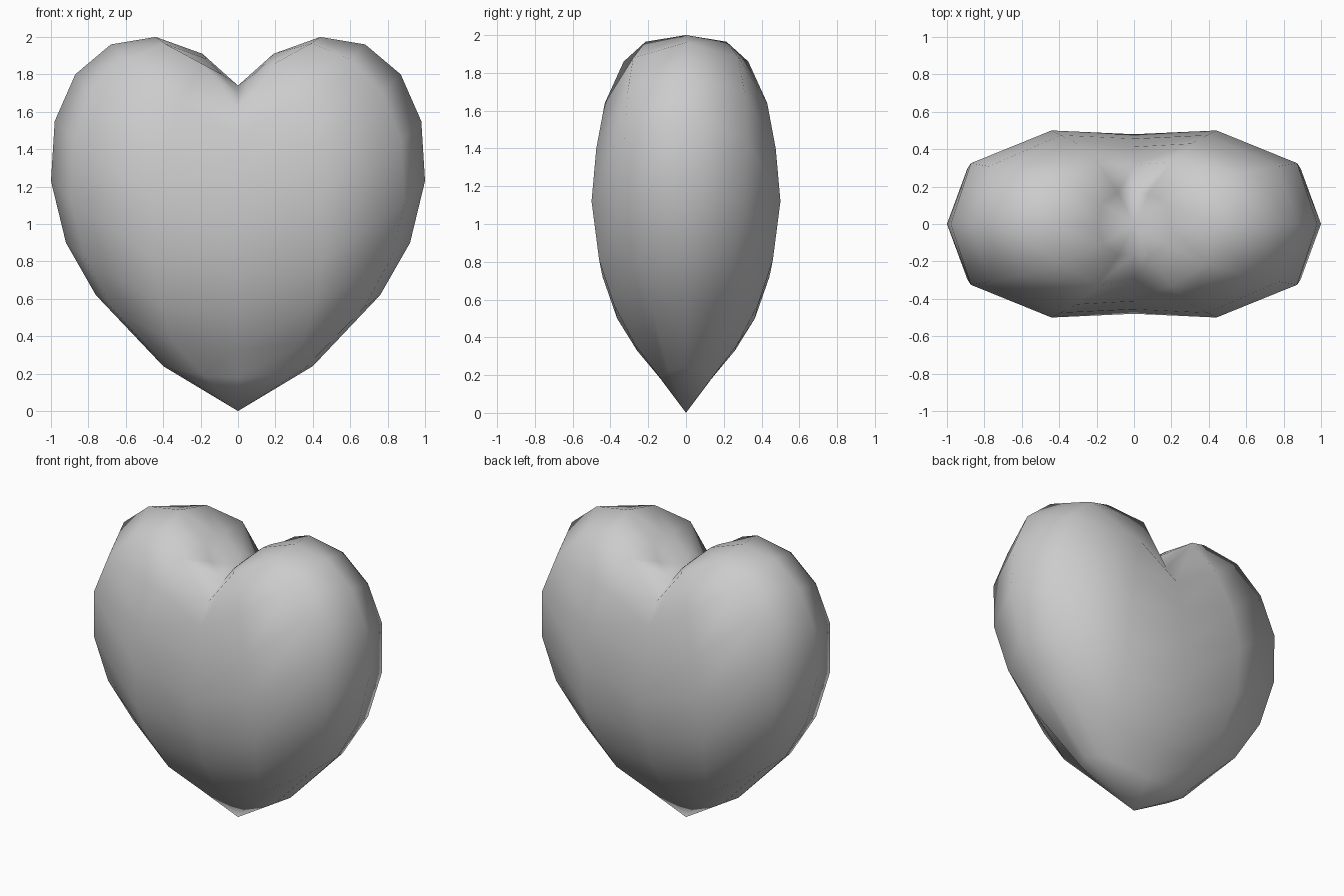
import bpy, bmesh

if "Cube" in bpy.data.objects:
    bpy.data.objects.remove(bpy.data.objects["Cube"])

# One row per ring, bottom to top: outline x, outline z, half depth, z of front ridge, z of centre line
RINGS = [
    (0.40, 0.24, 0.14, 0.19, 0.18),
    (0.76, 0.62, 0.27, 0.36, 0.33),
    (0.92, 0.90, 0.38, 0.57, 0.50),
    (1.00, 1.23, 0.46, 0.81, 0.72),
    (0.98, 1.55, 0.50, 1.12, 0.98),
    (0.87, 1.80, 0.475, 1.40, 1.25),
    (0.68, 1.96, 0.43, 1.64, 1.47),
    (0.44, 2.00, 0.33, 1.86, 1.61),
    (0.19, 1.91, 0.17, 1.80, 1.69),
]
TIP_Z, CLEFT_Z = 0.0, 1.74


def ring_points(w, z_side, d, z_ridge, z_mid):
    """Twelve points around the heart from one quarter, mirrored in x and y."""
    z_near = z_side - 0.25 * (z_side - z_ridge)
    quarter = [(w, 0, z_side), (0.89 * w, 0.65 * d, z_near),
               (0.45 * w, d, z_ridge), (0, 0.96 * d, z_mid)]
    half = quarter + [(-x, y, z) for x, y, z in quarter[-2::-1]]
    return half + [(x, -y, z) for x, y, z in half[-2:0:-1]]


# Heart body: stacked rings closed by a tip and a cleft point
bm = bmesh.new()
rings = [[bm.verts.new(p) for p in ring_points(*r)] for r in RINGS]
tip = bm.verts.new((0, 0, TIP_Z))
cleft = bm.verts.new((0, 0, CLEFT_Z))
n = len(rings[0])
for i in range(n):
    j = (i + 1) % n
    bm.faces.new((tip, rings[0][j], rings[0][i]))
    bm.faces.new((rings[-1][i], rings[-1][j], cleft))
    for a, b in zip(rings, rings[1:]):
        bm.faces.new((a[i], a[j], b[j], b[i]))
bmesh.ops.recalc_face_normals(bm, faces=bm.faces)
for f in bm.faces:
    f.smooth = True

mesh = bpy.data.meshes.new("heart")
bm.to_mesh(mesh)
bm.free()
heart = bpy.data.objects.new("heart", mesh)
bpy.context.collection.objects.link(heart)
